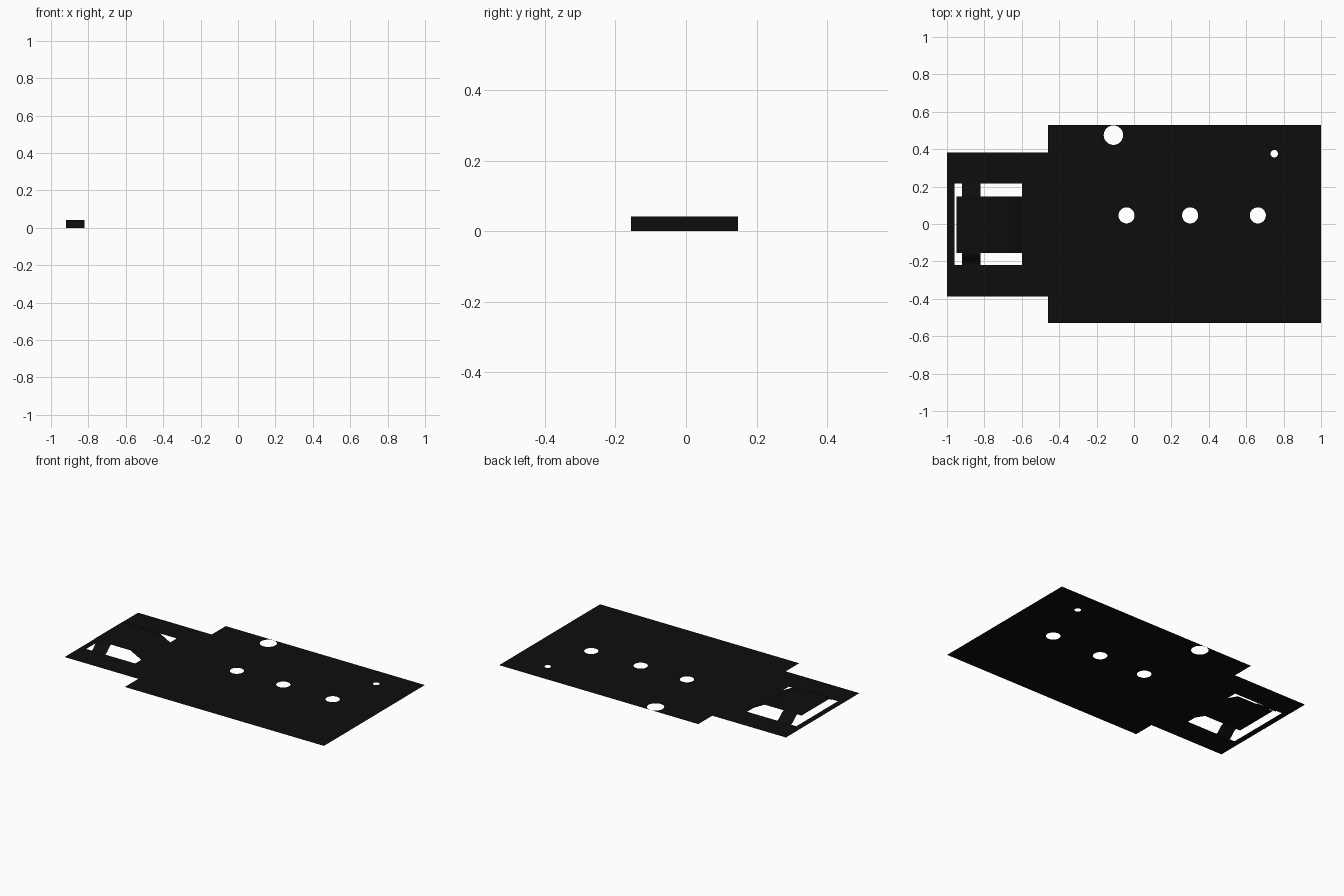
import bpy, bmesh, math

if "Cube" in bpy.data.objects:
    bpy.data.objects.remove(bpy.data.objects["Cube"])

black = bpy.data.materials.new("black_sheet")
black.diffuse_color = (0.004, 0.004, 0.004, 1)
black.use_nodes = True
black.node_tree.nodes["Principled BSDF"].inputs["Base Color"].default_value = black.diffuse_color


def finish(name, bm):
    me = bpy.data.meshes.new(name)
    bm.to_mesh(me)
    bm.free()
    me.materials.append(black)
    ob = bpy.data.objects.new(name, me)
    bpy.context.collection.objects.link(ob)
    return ob


def loop(bm, pts):
    vs = [bm.verts.new((x, y, 0)) for x, y in pts]
    return [bm.edges.new((vs[i - 1], vs[i])) for i in range(len(vs))]


def circle(x, y, r, n=40):
    return [(x + r * math.cos(2 * math.pi * i / n), y + r * math.sin(2 * math.pi * i / n))
            for i in range(n)]


def ribbon(name, rows):
    # sheet swept through pairs of points
    bm = bmesh.new()
    pairs = [[bm.verts.new(p) for p in row] for row in rows]
    for (a, b), (c, d) in zip(pairs, pairs[1:]):
        bm.faces.new((a, b, d, c))
    bmesh.ops.recalc_face_normals(bm, faces=bm.faces)
    if sum(f.normal.z for f in bm.faces) < 0:
        bmesh.ops.reverse_faces(bm, faces=bm.faces)
    return finish(name, bm)


# Flat plate with a stepped outline, round holes and the latch window
bm = bmesh.new()
edges = loop(bm, [(-1, -.387), (-.46, -.387), (-.46, -.528), (1, -.528),
                  (1, .528), (-.46, .528), (-.46, .382), (-1, .382)])
edges += loop(bm, [(-.96, -.219), (-.6, -.219), (-.6, .216), (-.96, .216)])
for x, y, r in [(-.11, .475, .052), (.75, .376, .02),
                (-.04, .046, .043), (.3, .046, .043), (.662, .046, .043)]:
    edges += loop(bm, circle(x, y, r))
bmesh.ops.triangle_fill(bm, use_beauty=True, edges=edges, normal=(0, 0, 1))
finish("plate", bm)

# Raised tongue: short ramp, then level
H, Y0, Y1 = .042, -.156, .147
ribbon("raised_tongue", [((x, Y0, z), (x, Y1, z))
                         for x, z in [(-.6, 0), (-.68, H), (-.95, H)]])

# S-curved bridges joining the tongue to the plate on both sides
for name, ya, yb in [("front_bridge", -.219, Y0), ("back_bridge", .216, Y1)]:
    rows = []
    for i in range(13):
        t = i / 12
        y, z = ya + (yb - ya) * t, H * (1 - math.cos(math.pi * t)) / 2
        rows.append(((-.92, y, z), (-.82, y, z)))
    ob = ribbon(name, rows)
    for p in ob.data.polygons:
        p.use_smooth = True
